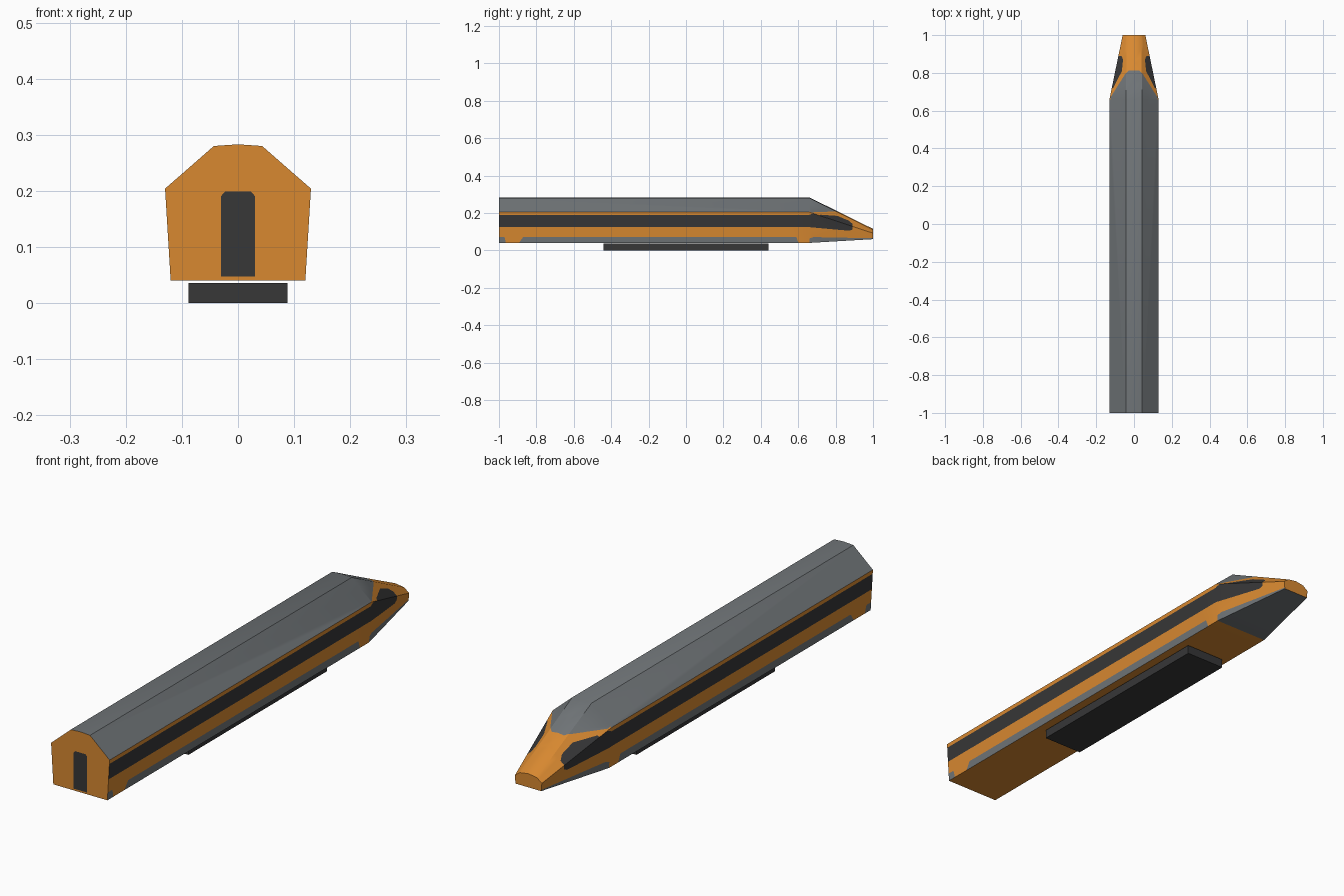
import bpy
import bmesh
from mathutils import Vector

cube = bpy.data.objects.get("Cube")
if cube:
    bpy.data.objects.remove(cube, do_unlink=True)


def make_material(name, colour):
    mat = bpy.data.materials.new(name)
    mat.use_nodes = True
    mat.diffuse_color = (*colour, 1)
    mat.node_tree.nodes["Principled BSDF"].inputs["Base Color"].default_value = (*colour, 1)
    return mat


materials = [make_material("orange paint", (0.69, 0.25, 0.03)),
             make_material("grey paint", (0.16, 0.175, 0.185)),
             make_material("dark paint", (0.038, 0.038, 0.039))]
ORANGE, GREY, DARK = range(3)
NOSE_START = 0.66

# Car body lofted from a half cross-section, with a tapered nose
body_half = [(0.12, 0.04), (0.13, 0.204), (0.043, 0.28), (0, 0.283)]
tip_half = [(0.057, 0.06), (0.06, 0.092), (0.038, 0.109), (0, 0.115)]
bm = bmesh.new()


def ring(half, y):
    points = half + [(-x, z) for x, z in reversed(half[:-1])]
    return [bm.verts.new((x, y, z)) for x, z in points]


rings = [ring(body_half, -1), ring(body_half, NOSE_START), ring(tip_half, 1)]
for a, b in zip(rings, rings[1:]):
    for i in range(len(a)):
        j = (i + 1) % len(a)
        bm.faces.new((a[i], a[j], b[j], b[i]))
bm.faces.new(rings[0])
bm.faces.new(rings[-1])
bmesh.ops.recalc_face_normals(bm, faces=bm.faces)


# Face selectors for the regions of the shell
def in_nose(f):
    return f.calc_center_median().y > NOSE_START


def is_end(f):
    return abs(f.normal.y) > 0.9


def is_side(f):
    return abs(f.normal.z) < 0.3 and not is_end(f)


def is_roof(f):
    return f.normal.z > 0.3


def inside(p, poly):
    crosses = [(b - a).cross(p - a) for a, b in zip(poly, poly[1:] + poly[:1])]
    return all(c > 0 for c in crosses) or all(c < 0 for c in crosses)


def paint(poly, axes, select, mat):
    """Cut a convex outline into the selected faces and colour its inside."""
    poly = [Vector(p) for p in poly]
    for a, b in zip(poly, poly[1:] + poly[:1]):
        bm.normal_update()
        faces = [f for f in bm.faces if select(f)]
        geom = set(faces)
        for f in faces:
            geom.update(f.edges)
            geom.update(f.verts)
        point, normal = Vector(), Vector()
        point[axes[0]], point[axes[1]] = a
        normal[axes[0]], normal[axes[1]] = b.y - a.y, a.x - b.x
        bmesh.ops.bisect_plane(bm, geom=list(geom), dist=1e-6,
                               plane_co=point, plane_no=normal.normalized())
    bm.normal_update()
    for f in bm.faces:
        c = f.calc_center_median()
        if select(f) and inside(Vector((c[axes[0]], c[axes[1]])), poly):
            f.material_index = mat


# Grey roof and nose underside
bm.normal_update()
for f in bm.faces:
    if (is_roof(f) and not in_nose(f)) or (f.normal.z < -0.5 and in_nose(f)):
        f.material_index = GREY

XY, YZ, XZ = (0, 1), (1, 2), (0, 2)


def body_side(f):
    return is_side(f) and not in_nose(f)


def nose_side(f):
    return is_side(f) and in_nose(f)


# Window band and grey sills along both sides
paint([(-1.1, 0.125), (0.7, 0.125), (0.7, 0.188), (-1.1, 0.188)], YZ, body_side, DARK)
paint([(-1.1, 0), (-0.955, 0), (-0.97, 0.072), (-1.1, 0.072)], YZ, body_side, GREY)
paint([(-0.90, 0.03), (0.605, 0.03), (0.59, 0.072), (-0.87, 0.072)], YZ, body_side, GREY)
paint([(0.65, 0), (1.1, 0), (1.1, 0.063), (0.68, 0.071), (0.65, 0.06)], YZ, nose_side, GREY)

# Cab side windows, wrapping over the shoulder edge
paint([(0.65, 0.125), (0.85, 0.107), (0.875, 0.105), (0.89, 0.112), (0.893, 0.15),
       (0.72, 0.21), (0.69, 0.2), (0.65, 0.189)], YZ, nose_side, DARK)
for s in (1, -1):
    def slope(f):
        return is_roof(f) and in_nose(f) and f.calc_center_median().x * s > 0.02
    paint([(s * x, y) for x, y in [(0.15, 0.7), (0.11, 0.72), (0.064, 0.81),
                                   (0.058, 0.87), (0.066, 0.89), (0.15, 0.89)]],
          XY, slope, DARK)

# Grey roof tongue running onto the nose
paint([(-0.125, 0.65), (-0.125, 0.67), (-0.046, 0.795), (-0.028, 0.813),
       (0.028, 0.813), (0.046, 0.795), (0.125, 0.67), (0.125, 0.65)], XY,
      lambda f: is_roof(f) and in_nose(f) and f.material_index != DARK, GREY)

# Gangway door on the flat end
paint([(-0.03, 0.047), (0.03, 0.047), (0.03, 0.191), (0.023, 0.199),
       (-0.023, 0.199), (-0.03, 0.191)], XZ, lambda f: f.normal.y < -0.9, DARK)


def finish(mesh_bm, name, mats):
    mesh = bpy.data.meshes.new(name)
    mesh_bm.to_mesh(mesh)
    mesh_bm.free()
    obj = bpy.data.objects.new(name, mesh)
    bpy.context.collection.objects.link(obj)
    for m in mats:
        mesh.materials.append(m)
    return obj


body = finish(bm, "car_body", materials)
bpy.context.view_layer.objects.active = body
body.select_set(True)
bpy.ops.object.shade_smooth_by_angle(angle=0.5)

# Equipment box under the floor
box = bmesh.new()
bmesh.ops.create_cube(box, size=1)
bmesh.ops.scale(box, vec=(0.176, 0.88, 0.036), verts=box.verts)
bmesh.ops.translate(box, vec=(0, 0, 0.018), verts=box.verts)
finish(box, "underfloor_box", [materials[DARK]])
